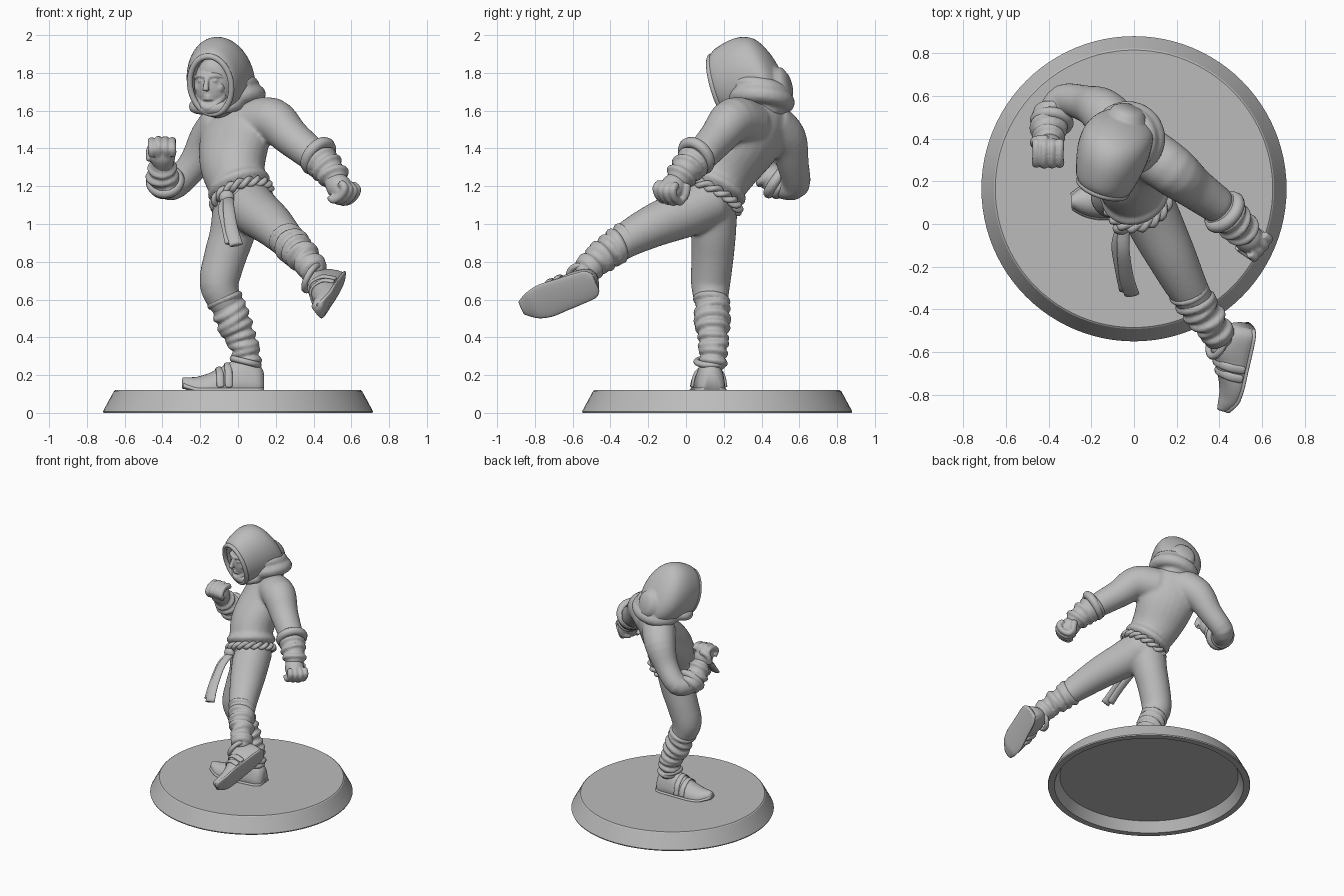
import bpy, bmesh, math, random
from mathutils import Vector as V

random.seed(4)
cube = bpy.data.objects.get("Cube")
if cube:
    bpy.data.objects.remove(cube)

grey = bpy.data.materials.new("plain_grey")
grey.use_nodes = True
grey.diffuse_color = (0.5, 0.5, 0.5, 1)
grey.node_tree.nodes["Principled BSDF"].inputs["Base Color"].default_value = (0.5, 0.5, 0.5, 1)


def finish(name, bm):
    bmesh.ops.recalc_face_normals(bm, faces=bm.faces)
    mesh = bpy.data.meshes.new(name)
    bm.to_mesh(mesh)
    bm.free()
    mesh.materials.append(grey)
    mesh.shade_smooth()
    obj = bpy.data.objects.new(name, mesh)
    bpy.context.collection.objects.link(obj)
    return obj


def skin(bm, rings, closed=False):
    """Quads between matching rings, with end caps on open strips."""
    for p, q in zip(rings, rings[1:] + rings[:1] if closed else rings[1:]):
        for i in range(len(p)):
            j = (i + 1) % len(p)
            bm.faces.new((p[i], p[j], q[j], q[i]))
    if not closed:
        bm.faces.new(rings[0])
        bm.faces.new(rings[-1])


def spline(rows, steps):
    """Catmull-Rom through rows of any width."""
    out, last = [], len(rows) - 1
    for i in range(last):
        a, b, c, d = (rows[max(0, min(last, j))] for j in range(i - 1, i + 3))
        for k in range(steps):
            t = k / steps
            out.append([q + 0.5 * t * (r - p + t * (2 * p - 5 * q + 4 * r - s + t * (3 * (q - r) + s - p)))
                        for p, q, r, s in zip(a, b, c, d)])
    return out + [list(rows[-1])]


def loft(name, rows, side=(1, 0, 0), axis=None, steps=4, n=24, bulge=0.6):
    """Skin elliptical rings; a row is x, y, z, half width, half height."""
    rows = spline([list(r) + [r[3]] if len(r) == 4 else list(r) for r in rows], steps)
    pts = [V(r[:3]) for r in rows]
    bm, rings = bmesh.new(), []

    def ring(c, t, a, b):
        u = V(side)
        u = (u - t * u.dot(t)).normalized()
        v = u.cross(t)
        angles = [2 * math.pi * i / n for i in range(n)]
        rings.append([bm.verts.new(c + u * a * math.cos(w) + v * b * math.sin(w)) for w in angles])

    last = len(pts) - 1
    caps = [(0.9, 0.45), (0.6, 0.8)] if bulge else []
    for i, r in enumerate(rows):
        t = V(axis).normalized() if axis else (pts[min(i + 1, last)] - pts[max(i - 1, 0)]).normalized()
        out = t if (pts[last] - pts[0]).dot(t) > 0 else -t
        if i == 0:
            for s, d in reversed(caps):
                ring(pts[i] - out * d * bulge * r[3], t, r[3] * s, r[4] * s)
        ring(pts[i], t, r[3], r[4])
        if i == last:
            for s, d in caps:
                ring(pts[i] + out * d * bulge * r[3], t, r[3] * s, r[4] * s)
    skin(bm, rings)
    return finish(name, bm)


def ball(name, c, radii, side=(1, 0, 0)):
    bm = bmesh.new()
    bmesh.ops.create_uvsphere(bm, u_segments=24, v_segments=16, radius=1)
    x = V(side).normalized()
    y = V((0, 0, 1)).cross(x)
    for v in bm.verts:
        p = v.co.copy()
        v.co = V(c) + x * p.x * radii[0] + y * p.y * radii[1] + V((0, 0, p.z * radii[2]))
    return finish(name, bm)


def hoop(name, c, normal, rx, ry, thick, twist=0, phase=0.0, offset=0.0, side=(1, 0, 0)):
    """Closed roll; twist winds it like a rope strand."""
    nrm, c = V(normal).normalized(), V(c)
    u = V(side)
    u = (u - nrm * u.dot(nrm)).normalized()
    v = nrm.cross(u)
    m, k = (144 if twist else 40), 10
    bm, rings = bmesh.new(), []
    for i in range(m):
        w = 2 * math.pi * i / m
        s = w * twist + phase
        out = u * math.cos(w) + v * math.sin(w)
        p = c + u * rx * math.cos(w) + v * ry * math.sin(w) + out * offset * math.cos(s) + nrm * offset * math.sin(s)
        angles = [2 * math.pi * j / k for j in range(k)]
        rings.append([bm.verts.new(p + (out * math.cos(a) + nrm * math.sin(a)) * thick) for a in angles])
    skin(bm, rings, closed=True)
    return finish(name, bm)


def blend(name, objs, voxel, rounds):
    """Fuse overlapping parts into one soft skin."""
    bpy.ops.object.select_all(action="DESELECT")
    for o in objs:
        o.select_set(True)
    bpy.context.view_layer.objects.active = objs[0]
    bpy.ops.object.join()
    objs[0].name = name
    mod = objs[0].modifiers.new("fuse", "REMESH")
    mod.mode, mod.voxel_size, mod.use_smooth_shade = "VOXEL", voxel, True
    mod = objs[0].modifiers.new("soften", "SMOOTH")
    mod.factor, mod.iterations = 0.5, rounds


def wraps(name, rows, count, thick, tilt=0.2):
    """Slanted cloth bands around a limb."""
    path = spline(rows, 12)
    hoops = []
    for i in range(count):
        j = round((len(path) - 2) * (i + 0.5) / count)
        t = (V(path[j + 1][:3]) - V(path[j][:3])).normalized()
        t += V([random.uniform(-tilt, tilt) for _ in range(3)])
        r = path[j][3]
        hoops.append(hoop(name, path[j][:3], t, r, r, thick * random.uniform(0.85, 1.15)))
    blend(name, hoops + [loft(name, rows)], 0.009, 3)


def fist(name, c, d, s, size=1.1):
    d, s, c = V(d).normalized(), V(s), V(c)
    s = (s - d * s.dot(d)).normalized()
    n = s.cross(d)
    at = lambda a, b, h, r: (*(c + (s * a + d * b + n * h) * size), r * size)
    parts = [loft(name, [at(0, -0.07, 0, 0.048), at(0, -0.02, 0, 0.062), at(0, 0.03, 0, 0.055)], s)]
    for i in range(4):
        a, drop = (i - 1.5) * 0.033, -0.006 * abs(i - 1.2)
        parts.append(loft(name, [at(a, 0, 0.04, 0.018), at(a, 0.05 + drop, 0.042, 0.02), at(a, 0.064 + drop, 0, 0.018),
                                 at(a, 0.045 + drop, -0.045, 0.019), at(a, 0.005, -0.045, 0.019)], s, n=12))
    parts.append(loft(name, [at(-0.06, -0.04, -0.01, 0.022), at(-0.055, 0, -0.045, 0.021), at(-0.01, 0.01, -0.06, 0.019)], d, n=12))
    blend(name, parts, 0.0065, 2)


def shoe(name, heel, d, up):
    heel, d, up = V(heel), V(d).normalized(), V(up)
    up = (up - d * up.dot(d)).normalized()
    side = d.cross(up)
    at = lambda x, t, z: heel + d * t + side * x + up * z
    prof = [(0, .045, .1), (.03, .072, .145), (.11, .08, .18), (.2, .084, .135), (.29, .088, .09), (.37, .068, .066), (.43, .03, .045)]
    for part, grow, tall in (("upper", 0, 1), ("sole", 0.009, 0)):
        bm, rings = bmesh.new(), []
        for t, w, h in spline(prof, 4):
            curl = max(0, t - 0.36) * 0.3
            ring = []
            for i in range(24):
                x, z = math.cos(i * math.pi / 12), math.sin(i * math.pi / 12)
                z *= (h if tall else 0.025) if z > 0 else 0.012
                ring.append(bm.verts.new(at((w + grow) * x, t, z + curl)))
            rings.append(ring)
        skin(bm, rings)
        finish(name + "_" + part, bm)
    # ankle collar and instep straps
    hoop(name + "_collar", at(0, .095, .15), up - d * 0.25, 0.072, 0.07, 0.017, side=side)
    for t, top in ((.19, .138), (.235, .116)):
        arch = [(-.088, .025), (-.068, top * .68), (0, top), (.068, top * .68), (.088, .025)]
        loft(name + "_strap", [(*at(x, t, z), .02, .009) for x, z in arch], d, n=12)


# base, hollow underneath
bm, rings = bmesh.new(), []
for r, z in ((.65, .12), (.657, .115), (.715, .008), (.712, 0), (.668, 0), (.63, .075)):
    angles = [2 * math.pi * i / 96 for i in range(96)]
    rings.append([bm.verts.new((r * math.cos(a), .165 + r * math.sin(a), z)) for a in angles])
skin(bm, rings)
base = finish("base", bm)
bpy.ops.object.select_all(action="DESELECT")
base.select_set(True)
bpy.context.view_layer.objects.active = base
bpy.ops.object.shade_smooth_by_angle(angle=math.radians(25))

# tunic with sleeves, bloused over the belt
blend("tunic", [
    loft("torso", [(.03, .12, 1.08, .135, .135), (.01, .14, 1.17, .15, .145), (-.025, .22, 1.3, .178, .155), (-.02, .33, 1.43, .205, .145),
                   (-.01, .39, 1.54, .2, .12), (-.02, .41, 1.62, .11, .09)], (.73, -.68, 0)),
    hoop("blouse", (.005, .155, 1.195), (-.35, .5, 1), .145, .15, .028),
    loft("left_sleeve", [(.06, .34, 1.53, .12), (.18, .25, 1.55, .12), (.28, .17, 1.46, .1), (.39, .09, 1.37, .088)]),
    loft("right_sleeve", [(-.08, .45, 1.53, .12), (-.15, .53, 1.45, .11), (-.23, .565, 1.32, .085), (-.33, .58, 1.21, .077),
                          (-.38, .51, 1.205, .075)], (0, 0, 1))], 0.012, 6)

# trousers
blend("trousers", [
    loft("left_thigh", [(.04, .13, 1.12, .135), (.1, 0, 1.06, .13), (.175, -.15, 1, .116), (.245, -.29, .93, .098), (.3, -.38, .87, .083)]),
    loft("right_thigh", [(0, .14, 1.1, .135), (-.03, .145, .95, .12), (-.07, .14, .82, .112), (-.1, .13, .68, .104), (-.06, .135, .57, .085)])],
    0.012, 5)

# wrapped shins and forearms
wraps("left_shin_wraps", [(.25, -.31, .925, .082), (.31, -.4, .86, .078), (.37, -.48, .8, .066), (.41, -.54, .74, .056)], 7, 0.019)
wraps("right_shin_wraps", [(-.075, .135, .61, .085), (-.02, .14, .48, .08), (.03, .145, .36, .066), (.055, .145, .25, .06)], 8, 0.019)
wraps("left_forearm_wraps", [(.4, .08, 1.365, .08), (.46, .02, 1.31, .08), (.52, -.04, 1.235, .066)], 4, 0.017)
wraps("right_forearm_wraps", [(-.38, .53, 1.2, .07), (-.4, .46, 1.24, .073), (-.4, .39, 1.32, .062)], 4, 0.017)
hoop("left_cuff", (.425, .055, 1.36), (.55, -.5, -.45), .083, .083, .03)
hoop("right_cuff", (-.385, .48, 1.225), (-.1, -.8, .55), .075, .075, .028)
fist("left_fist", (.545, -.075, 1.185), (.5, -.42, -.6), (-.5, -.8, 0))
fist("right_fist", (-.4, .345, 1.38), (-.05, -.45, .85), (1, 0, 0))

# shoes
shoe("right_shoe", (.135, .135, .12), (-1, -.07, 0), (0, 0, 1))
shoe("left_shoe", (.55, -.48, .69), (-.22, -.88, -.32), (-.88, .3, .45))

# rope belt, knot and sash ends
for i in range(2):
    hoop("belt_strand", (.02, .13, 1.145), (-.35, .5, 1), .15, .16, .019, twist=9, phase=i * math.pi, offset=.012)
ball("belt_knot", (-.06, -.02, 1.14), (.04, .03, .04))
loft("sash_long", [(-.05, -.03, 1.13, .028, .016), (-.05, -.13, 1.09, .03, .014), (-.035, -.25, .98, .034, .014), (-.01, -.33, .89, .036, .014)], bulge=0)
loft("sash_short", [(-.06, -.02, 1.13, .025, .016), (-.08, -.1, 1.08, .026, .014), (-.06, -.22, .99, .028, .014), (-.04, -.31, .9, .03, .014)], bulge=0)

# head and face
H, f, s = V((-.135, .275, 1.74)), V((-.3, -.95, -.05)).normalized(), V((.95, -.3, 0)).normalized()
on = lambda a, h, b, r: (*(H + s * a + f * b + V((0, 0, h))), r)
face = [ball("head", H, (.098, .1, .15), s),
        loft("nose", [on(0, .045, .094, .011), on(0, 0, .114, .014), on(0, -.022, .12, .018)], s, n=12),
        loft("jaw", [on(-.065, -.06, .03, .024), on(-.025, -.115, .062, .024), on(.025, -.115, .062, .024), on(.065, -.06, .03, .024)], f, n=12)]
for x in (-1, 1):
    face.append(loft("brow", [on(x * .01, .044, .093, .013), on(x * .045, .05, .083, .014), on(x * .075, .04, .058, .013)], (0, 0, 1), n=12))
    face.append(ball("cheek", on(x * .055, -.015, .055, 0)[:3], (.028, .026, .03), s))
    face.append(ball("eye", on(x * .038, .022, .085, 0)[:3], (.017, .013, .009), s))
for h in (-.06, -.073):
    face.append(loft("lip", [on(-.026, h - .003, .076, .007), on(0, h, .09, .009), on(.026, h - .003, .076, .007)], (0, 0, 1), n=12))
blend("face", face, 0.0055, 3)

# hood with open front, rolled rim and draped collar
look = (-.3, -.93, -.27)
loft("hood", [(-.13, .25, 1.74, .095, .145), (-.145, .2, 1.735, .106, .15), (-.145, .175, 1.735, .12, .163), (-.135, .215, 1.75, .143, .192),
              (-.105, .32, 1.772, .166, .221), (-.075, .405, 1.776, .165, .214), (-.045, .465, 1.755, .14, .17), (-.03, .505, 1.73, .09, .105)],
     s, look, n=40)
hoop("hood_rim", (-.145, .175, 1.735), look, .115, .158, .016, side=s)
blend("hood_collar", [
    hoop("collar", (-.03, .4, 1.655), (-.25, .1, 1), .135, .13, .048, side=s),
    hoop("collar", (-.05, .39, 1.71), (-.25, .2, 1), .125, .13, .04, side=s),
    hoop("collar", (-.115, .3, 1.63), (-.1, -.2, 1), .115, .085, .035, side=s),
    loft("nape", [(-.03, .41, 1.6, .12), (-.05, .39, 1.74, .12)])], 0.011, 4)
